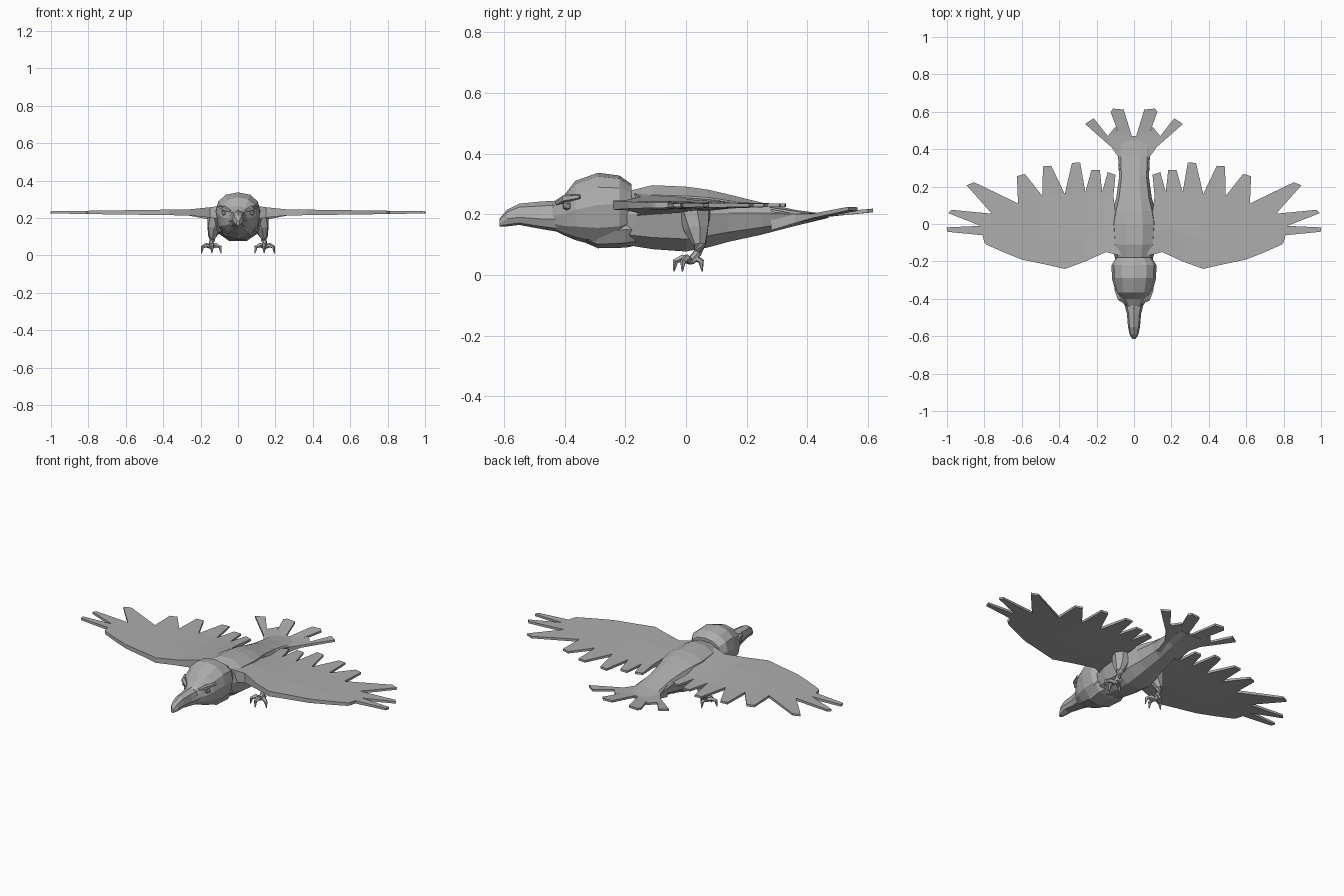
import bpy, bmesh
from math import cos, sin, pi, copysign
from mathutils import Vector

default_cube = bpy.data.objects.get("Cube")
if default_cube:
    bpy.data.objects.remove(default_cube, do_unlink=True)

# One plain grey for the whole bird
GREY = (0.42, 0.42, 0.42, 1)
grey = bpy.data.materials.new("plumage grey")
grey.use_nodes = True
grey.diffuse_color = GREY
grey.node_tree.nodes["Principled BSDF"].inputs["Base Color"].default_value = GREY


def finish(bm, name):
    """Turn a bmesh into a flat shaded grey object."""
    bmesh.ops.recalc_face_normals(bm, faces=bm.faces)
    mesh = bpy.data.meshes.new(name)
    bm.to_mesh(mesh)
    bm.free()
    mesh.materials.append(grey)
    obj = bpy.data.objects.new(name, mesh)
    bpy.context.collection.objects.link(obj)
    return obj


def skin(bm, rings):
    """Join a row of equal rings into a closed, capped surface."""
    loops = [[bm.verts.new(p) for p in ring] for ring in rings]
    n = len(loops[0])
    for a, b in zip(loops, loops[1:]):
        for i in range(n):
            j = (i + 1) % n
            bm.faces.new((a[i], a[j], b[j], b[i]))
    bm.faces.new(loops[0])
    bm.faces.new(loops[-1])


def section(y, width, low, mid, high, sides=12, power=0.85):
    """Cross-section with its own lowest, widest and highest level."""
    ring = []
    for k in range(sides):
        a = 2 * pi * k / sides
        c, s = cos(a), sin(a)
        x = width * copysign(abs(c) ** power, c)
        reach = high - mid if s > 0 else mid - low
        ring.append((x, y, mid + reach * copysign(abs(s) ** power, s)))
    return ring


def loft(name, stations, sides):
    bm = bmesh.new()
    skin(bm, [section(*s, sides=sides) for s in stations])
    return finish(bm, name)


def tube(bm, path, sides=6):
    """Tapered limb through (point, radius) pairs."""
    rings = []
    points = [Vector(p) for p, r in path]
    for i, (p, r) in enumerate(path):
        d = points[min(i + 1, len(path) - 1)] - points[max(i - 1, 0)]
        turn = d.to_track_quat('Z', 'Y')
        rings.append([points[i] + turn @ Vector((r * cos(2 * pi * k / sides),
                      r * sin(2 * pi * k / sides), 0)) for k in range(sides)])
    skin(bm, rings)


def slab(name, faces, top, bottom, mirror):
    """Closed plate over flat polygons, between two height functions."""
    bm = bmesh.new()
    pairs = {}

    def pair(p):
        if p not in pairs:
            pairs[p] = [bm.verts.new((*p, f(*p))) for f in (bottom, top)]
        return pairs[p]

    edges = {(f[i - 1], f[i]) for f in faces for i in range(len(f))}
    for f in faces:
        bm.faces.new([pair(p)[1] for p in f])
        bm.faces.new([pair(p)[0] for p in reversed(f)])
    for a, b in edges:
        if (b, a) not in edges:
            bm.faces.new((pair(a)[0], pair(b)[0], pair(b)[1], pair(a)[1]))
    if mirror:
        mirror_x(bm)
    return finish(bm, name)


def mirror_x(bm):
    copy = bmesh.ops.duplicate(bm, geom=bm.verts[:] + bm.edges[:] + bm.faces[:])
    for v in copy["geom"]:
        if isinstance(v, bmesh.types.BMVert):
            v.co.x *= -1


def lerp(a, b, t):
    return tuple(round(u + (v - u) * t, 4) for u, v in zip(a, b))


# Body, from the neck to the tail root: y, half width, low, widest, high
loft("body", [
    (-.24, .085, .10, .20, .27), (-.17, .105, .09, .20, .285),
    (-.11, .12, .08, .20, .30), (0, .128, .072, .20, .295),
    (.07, .115, .085, .205, .285), (.14, .095, .105, .205, .268),
    (.25, .08, .13, .205, .24), (.36, .085, .16, .20, .215),
    (.47, .08, .188, .195, .2)], 10)

# Head with a domed crown, and the throat below it
loft("head", [
    (-.44, .045, .15, .195, .24), (-.40, .075, .13, .20, .265),
    (-.365, .098, .115, .215, .31), (-.29, .118, .095, .23, .337),
    (-.22, .12, .10, .235, .328), (-.18, .095, .13, .23, .30)], 12)

# Throat ruff
loft("throat_ruff", [
    (-.34, .06, .11, .15, .19), (-.29, .085, .088, .14, .2),
    (-.2, .10, .09, .15, .2), (-.15, .08, .1, .15, .2)], 8)

# Hooked beak
loft("beak", [
    (-.615, .008, .16, .168, .185), (-.59, .024, .16, .185, .215),
    (-.55, .032, .165, .19, .235), (-.48, .038, .152, .185, .242),
    (-.41, .056, .14, .185, .246)], 8)

# Eyes and the brow ridges above them
eyes = bmesh.new()
bmesh.ops.create_icosphere(eyes, subdivisions=1, radius=.018)
bmesh.ops.translate(eyes, vec=(.073, -.39, .228), verts=eyes.verts)
mirror_x(eyes)
finish(eyes, "eyes")
brows = bmesh.new()
tube(brows, [((.04, -.425, .235), .007), ((.075, -.4, .252), .014),
             ((.1, -.35, .258), .007)], 5)
mirror_x(brows)
finish(brows, "brow_ridges")

# Wings: a panel behind each stretch of leading edge, ending in a blunt feather
front = [(.8, -.1), (.79, -.11), (.7, -.15), (.6, -.19), (.48, -.215),
         (.37, -.24), (.26, -.2), (.15, -.15), (.07, -.17)]
notches = [(.81, -.06), (.82, -.01), (.76, .055), (.62, .11), (.49, .15),
           (.37, .16), (.26, .17), (.17, .17), (.11, .15)]
tips = [(1, -.03), (.985, .067), (.875, .215), (.605, .262), (.465, .31),
        (.31, .328), (.205, .29), (.12, .27)]
wing = []
for i, tip in enumerate(tips):
    a, b, c, d = front[i], front[i + 1], notches[i + 1], notches[i]
    ab, dc = lerp(a, d, .4), lerp(b, c, .4)
    wing += [(a, b, dc, ab), (ab, dc, c, d)]
    # Feather blade, slightly narrowed at the notch side and blunt at the tip
    across = (Vector(c) - Vector(d)).normalized()
    half = .012 if i < 2 else .022
    outer = tuple(Vector(tip) - across * half)
    inner = tuple(Vector(tip) + across * half)
    wing.append((d, c, inner, outer))


def wing_bulk(x, y):
    """Thicker toward the shoulder and the leading edge."""
    shoulder = max(0, 1 - x / .22)
    forward = min(1, max(0, (.2 - y) / .3))
    return (.004 + .014 * max(0, 1 - x) * forward) + .03 * shoulder * forward


slab("wings", wing, lambda x, y: .232 + wing_bulk(x, y),
     lambda x, y: .228 - wing_bulk(x, y), True)

# Fanned tail of four feathers, tilting up to the rear
half_tail = [(0, .28), (.075, .28), (.085, .36), (.12, .41), (.14, .47),
             (.085, .49), (.01, .465), (0, .465)]
root, side, flare, bend, split, mid, heart, centre = half_tail
tail = [(root, side, flare, (0, .36)),
        ((0, .36), flare, bend, split, mid, heart, centre),
        (bend, (.262, .535), (.215, .565), split),
        (mid, (.125, .6), (.112, .617), (.055, .612), heart),
        (split, (.1, .52), mid)]


def tail_height(x, y):
    return .195 + .10 * max(0, y - .44) + .10 * max(0, x - .12)


slab("tail", tail, lambda x, y: tail_height(x, y) + .006 + max(0, .36 - y) * .2,
     lambda x, y: tail_height(x, y) - .006 - max(0, .42 - y) * .3, True)

# Legs: feathered thigh and thin shank
legs = bmesh.new()
tube(legs, [((.11, .03, .21), .055), ((.125, .035, .15), .042),
            ((.138, .045, .1), .022), ((.14, .04, .075), .014),
            ((.14, .015, .045), .014)], 7)
mirror_x(legs)
finish(legs, "legs")

# Feet: three spread front toes and one rear toe, each with a curled claw
feet = bmesh.new()
ankle = Vector((.14, .015, .045))
for dx, dy in ((-.045, -.025), (0, -.05), (.05, -.025), (0, .035)):
    out = Vector((dx, dy, 0))
    tube(feet, [(ankle, .012), (ankle + out * .55 + Vector((0, 0, .01)), .013),
                (ankle + out, .01),
                (ankle + out * 1.1 - Vector((0, 0, .034)), .002)], 5)
mirror_x(feet)
finish(feet, "feet")
